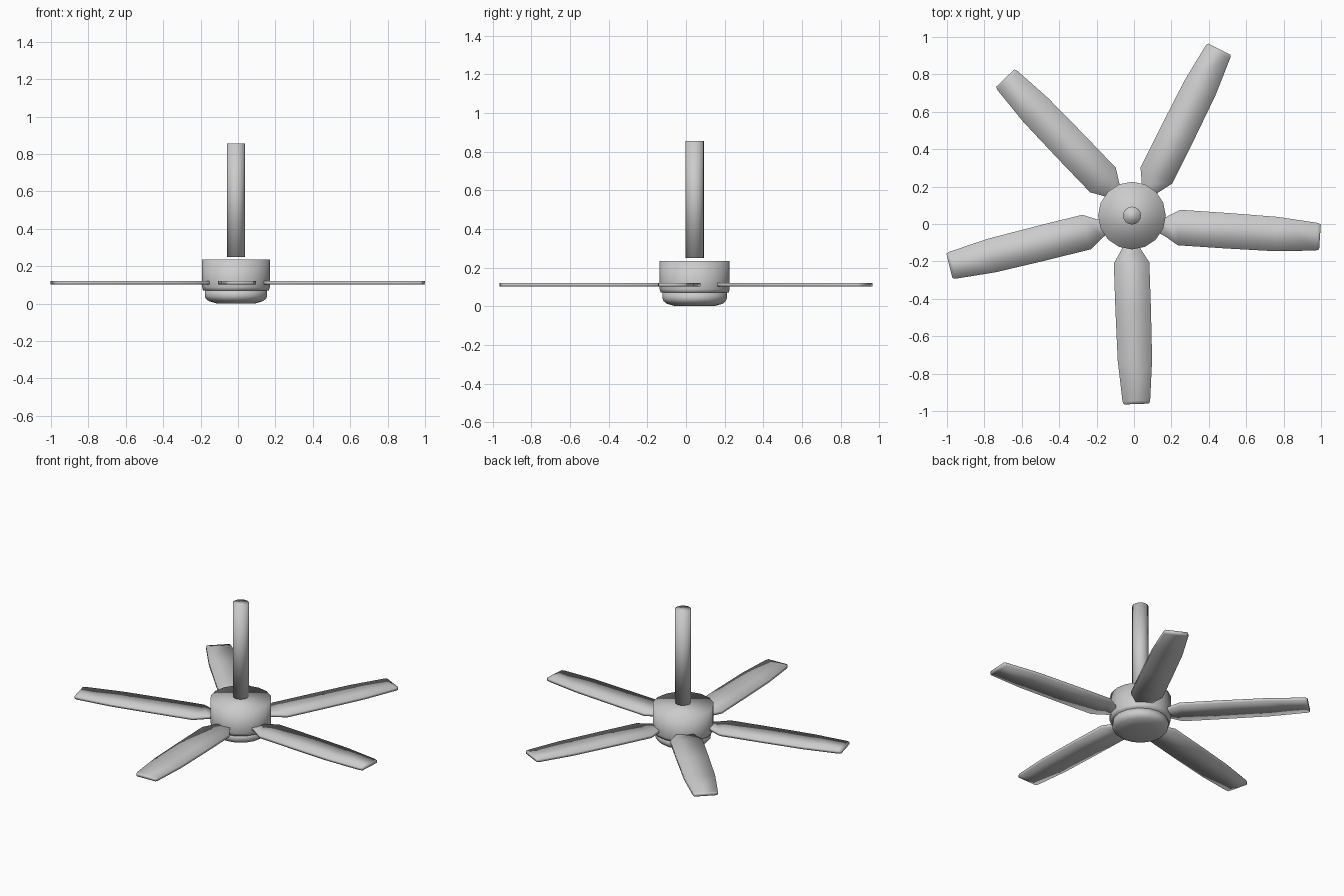
import bpy, bmesh, math
from mathutils import Vector

if "Cube" in bpy.data.objects:
    bpy.data.objects.remove(bpy.data.objects["Cube"])

CX, CY = -0.011, 0.045   # hub axis


def finish(name, bm):
    bmesh.ops.recalc_face_normals(bm, faces=bm.faces)
    me = bpy.data.meshes.new(name)
    bm.to_mesh(me)
    bm.free()
    for p in me.polygons:
        p.use_smooth = True
    ob = bpy.data.objects.new(name, me)
    bpy.context.collection.objects.link(ob)
    return ob


def lathe(name, profile, sides=16):
    """Closed body of revolution from (radius, z) points, bottom to top."""
    bm = bmesh.new()
    rings = [[bm.verts.new((CX + r * math.cos(2 * math.pi * i / sides),
                            CY + r * math.sin(2 * math.pi * i / sides), z))
              for i in range(sides)] for r, z in profile]
    for a, b in zip(rings, rings[1:]):
        for i in range(sides):
            j = (i + 1) % sides
            bm.faces.new((a[i], a[j], b[j], b[i]))
    bm.faces.new(rings[0][::-1])
    bm.faces.new(rings[-1])
    return finish(name, bm)


def blade(name, root, tip):
    """Thin slab along root -> tip: stations are (distance, half width)."""
    stations = [(-0.11, 0.035), (-0.075, 0.05), (0.0, 0.095), (0.25, 0.095),
                (0.52, 0.092), (0.738, 0.074), (0.755, 0.067)]
    root = Vector(root)
    d = (Vector(tip) - root).normalized()
    n = Vector((-d.y, d.x))
    bm = bmesh.new()
    secs = []
    for s, h in stations:
        a, b = root + d * s - n * h, root + d * s + n * h
        secs.append([bm.verts.new((p.x, p.y, z)) for p, z in
                     ((a, 0.103), (b, 0.103), (b, 0.121), (a, 0.121))])
    for s, t in zip(secs, secs[1:]):
        for i in range(4):
            j = (i + 1) % 4
            bm.faces.new((s[i], s[j], t[j], t[i]))
    bm.faces.new(secs[0])
    bm.faces.new(secs[-1])
    return finish(name, bm)


# Hanging rod, motor housing and rounded bottom cap
lathe("down_rod", [(0.048, 0.25), (0.048, 0.855)])
lathe("motor_housing", [(0.176, 0.07), (0.181, 0.088), (0.181, 0.235)])
lathe("bottom_cap", [(0.10, 0.0), (0.145, 0.013), (0.162, 0.027),
                     (0.166, 0.04), (0.166, 0.07)])

# Five blades, unevenly spaced around the hub
for i, (root, tip) in enumerate([
        ((-0.013, -0.208), (0.013, -0.963)),
        ((0.241, -0.019), (0.992, -0.069)),
        ((0.120, 0.259), (0.455, 0.933)),
        ((-0.166, 0.235), (-0.687, 0.778)),
        ((-0.254, -0.043), (-0.976, -0.222))]):
    blade(f"fan_blade_{i + 1}", root, tip)
